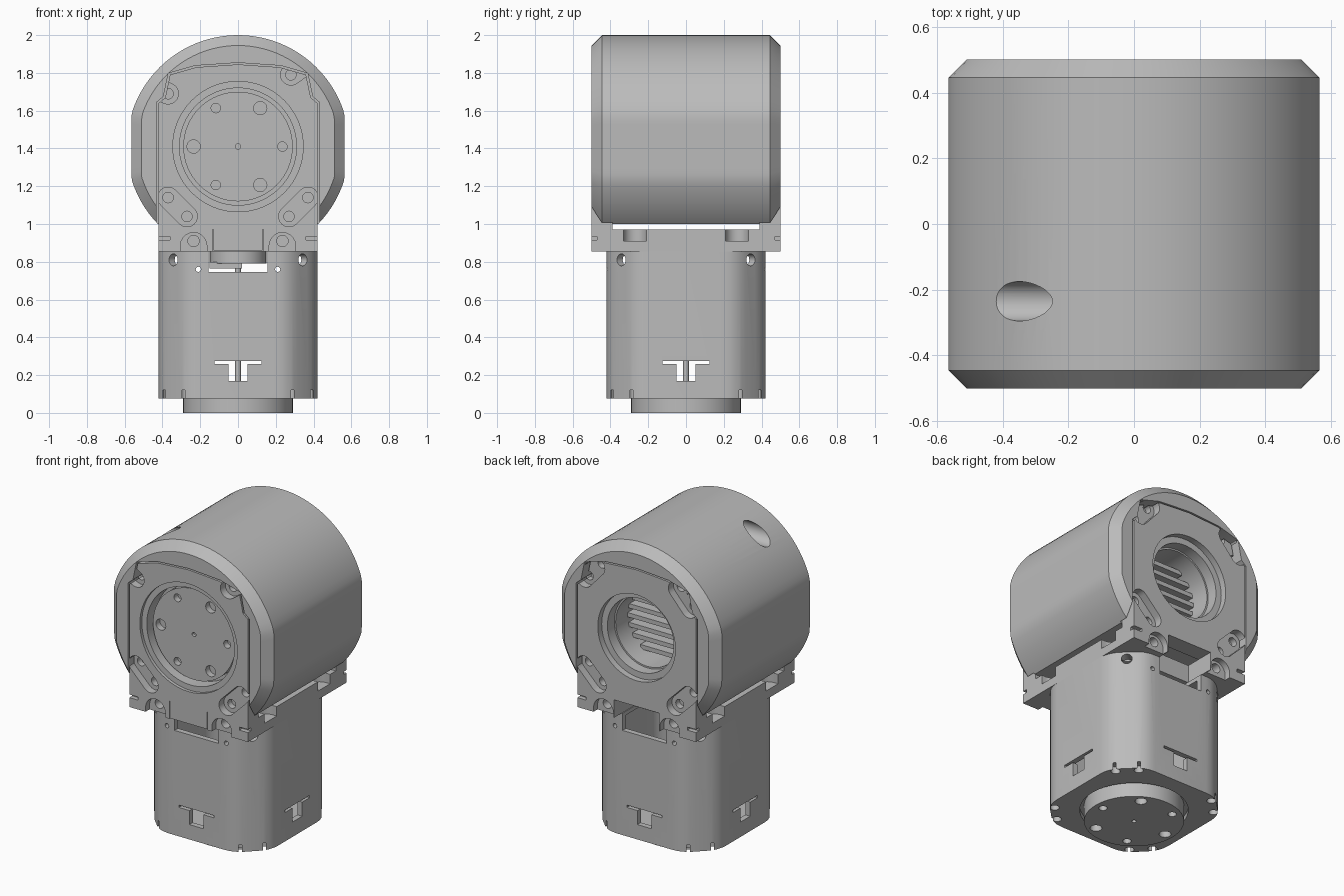
import bpy, bmesh, math
from mathutils import Vector

old = bpy.data.objects.get("Cube")
if old:
    bpy.data.objects.remove(old)

grey = bpy.data.materials.new("machined grey")
grey.use_nodes = True
grey.diffuse_color = (0.5, 0.5, 0.5, 1)
grey.node_tree.nodes["Principled BSDF"].inputs["Base Color"].default_value = (0.5, 0.5, 0.5, 1)
CZ = 1.41  # height of the upper motor axis


def loft(name, rings):
    """Skin a list of equal-length point rings and cap both ends."""
    bm = bmesh.new()
    loops = [[bm.verts.new(p) for p in ring] for ring in rings]
    n = len(loops[0])
    for a, b in zip(loops, loops[1:]):
        for i in range(n):
            j = (i + 1) % n
            bm.faces.new((a[i], a[j], b[j], b[i]))
    bm.faces.new(loops[0])
    bm.faces.new(loops[-1][::-1])
    bmesh.ops.recalc_face_normals(bm, faces=bm.faces)
    mesh = bpy.data.meshes.new(name)
    bm.to_mesh(mesh)
    bm.free()
    mesh.materials.append(grey)
    ob = bpy.data.objects.new(name, mesh)
    bpy.context.collection.objects.link(ob)
    return ob


def prism(name, axis, pts, a, b):
    """Extrude a 2D outline along x, y or z."""
    place = {"x": lambda p, t: (t, p[0], p[1]), "y": lambda p, t: (p[0], t, p[1]),
             "z": lambda p, t: (p[0], p[1], t)}[axis]
    return loft(name, [[place(p, t) for p in pts] for t in (a, b)])


def circle(r, c=(0, 0), n=48):
    return [(c[0] + r * math.cos(2 * math.pi * i / n), c[1] + r * math.sin(2 * math.pi * i / n))
            for i in range(n)]


def rect(x0, x1, y0, y1):
    return [(x0, y0), (x1, y0), (x1, y1), (x0, y1)]


def capsule(p, q, r, n=10):
    d = math.atan2(q[1] - p[1], q[0] - p[0])
    arc = [math.pi * i / n for i in range(n + 1)]
    return ([(q[0] + r * math.cos(d - math.pi / 2 + t), q[1] + r * math.sin(d - math.pi / 2 + t)) for t in arc]
            + [(p[0] + r * math.cos(d + math.pi / 2 + t), p[1] + r * math.sin(d + math.pi / 2 + t)) for t in arc])


def subtract(ob, tool):
    """Subtract a solid from an object and discard it."""
    mod = ob.modifiers.new("cut", "BOOLEAN")
    mod.operation, mod.solver, mod.object = "DIFFERENCE", "EXACT", tool
    bpy.context.view_layer.objects.active = ob
    bpy.ops.object.modifier_apply(modifier=mod.name)
    bpy.data.objects.remove(tool)


def cut(ob, axis, pts, a, b):
    subtract(ob, prism("cutter", axis, pts, a, b))


def octagon(w, f, rnd=0.05):
    """Square with chamfered corners, each corner point softened by a short arc."""
    raw = [(w, -f), (w, f), (f, w), (-f, w), (-w, f), (-w, -f), (-f, -w), (f, -w)]
    out = []
    for i, p in enumerate(raw):
        p, a, b = Vector(p), Vector(raw[i - 1]), Vector(raw[(i + 1) % 8])
        s, e = p + (a - p).normalized() * rnd, p + (b - p).normalized() * rnd
        out += [s.lerp(p, t).lerp(p.lerp(e, t), t) for t in (0, 0.25, 0.5, 0.75, 1)]
    return out


# Upper cover: rounded hood with chamfered ends
def hood_ring(y, inset, bottom, n=72):
    r = 0.59 - inset
    a0 = math.asin((bottom - CZ) / r)
    ring = []
    for i in range(n + 1):
        a = a0 + (math.pi - 2 * a0) * i / n
        x = max(-0.565 + inset, min(0.565 - inset, r * math.cos(a)))
        ring.append((x, y, CZ + r * math.sin(a)))
    return ring


cover = loft("upper_cover", [hood_ring(-0.5, 0.055, 1.04), hood_ring(-0.445, 0, 1.0),
                             hood_ring(0.445, 0, 1.0), hood_ring(0.5, 0.055, 1.04)])

# Cable hole drilled sideways into the top of the cover
cut(cover, "x", circle(0.06, (-0.235, 1.885)), -0.7, -0.15)

# End plates set into the cover
upper_half = [(0.42, 0.97), (0.42, 1.64), (0.385, 1.67), (0.36, 1.79), (0.22, 1.83)]


def mirrored(half):
    return half + [(0, 1.845)] + [(-x, z) for x, z in reversed(half)]


front_outline = mirrored([(0.13, 0.86), (0.13, 0.97)] + upper_half)
back_outline = mirrored(upper_half)
front = prism("front_plate", "y", front_outline, -0.5, -0.39)
back = prism("back_plate", "y", back_outline, 0.39, 0.5)

for s, outline in ((-1, front_outline), (1, back_outline)):
    slot = [(x * 1.025, CZ + (z - CZ) * 1.02) for x, z in outline]
    cut(cover, "y", slot, s * 0.39, s * 0.6)

# Screw pockets in the plate corners
low, high = ((0.27, 1.04), (0.37, 1.14)), ((0.37, 1.69), (0.28, 1.79))
for plate, s in ((front, -1), (back, 1)):
    for m in (-1, 1):
        for pair in (low, high):
            pts = [(m * x, z) for x, z in pair]
            end = pts[1]
            if s < 0 and pair is high:
                pts = [pts[0] if m < 0 else pts[1]]
                end = (pts[0][0] * 1.2, pts[0][1] + 0.04)
            cut(plate, "y", capsule(pts[0], end, 0.055), s * 0.45, s * 0.6)
            for p in pts:
                cut(plate, "y", circle(0.028, p, 20), s * 0.41, s * 0.6)

# Front output bore and rear ribbed bore
cut(front, "y", circle(0.345, (0, CZ), 64), -0.48, -0.6)
cut(front, "y", circle(0.31, (0, CZ), 64), -0.3, -0.6)
cut(back, "y", circle(0.275, (0, CZ), 64), 0.46, 0.6)
cut(back, "y", circle(0.235, (0, CZ), 64), 0.3, 0.6)
cut(cover, "y", circle(0.225, (0, CZ), 64), 0.2, 0.6)
for i in range(7):
    z = CZ - 0.18 + i * 0.06
    w = math.sqrt(0.225 ** 2 - (z - CZ) ** 2)
    prism("rear_rib", "y", rect(-w, w, z - 0.014, z + 0.014), 0.19, 0.27)


# Output discs with six alternating bolt holes
def output_disc(name, axis, c, inner, outer):
    disc = prism(name, axis, circle(0.29, c, 64), inner, outer)
    for i in range(6):
        a = math.pi * i / 3
        p = (c[0] + 0.235 * math.cos(a), c[1] + 0.235 * math.sin(a))
        cut(disc, axis, circle(0.035 if i % 2 else 0.025, p, 20), outer + 0.04, outer - 0.04)
    cut(disc, axis, circle(0.014, c, 12), outer + 0.02, outer - 0.04)
    return disc


parts = [output_disc("front_output_disc", "y", (0, CZ), -0.37, -0.445),
         output_disc("bottom_output_disc", "z", (0, 0), 0.12, 0)]

# Mounting flange between the two motors
flange = prism("flange", "z", rect(-0.42, 0.42, -0.5, 0.5), 0.855, 0.97)
for s in (-1, 1):
    hw = 0.135 if s < 0 else 0.16
    cut(flange, "z", rect(-hw, hw, *sorted((s * 0.3, s * 0.6))), 0.8, 1.1)
    for m in (-1, 1):
        cut(flange, "y", capsule((m * 0.235, 0.8), (m * 0.235, 0.885), 0.07), s * 0.46, s * 0.6)
        cut(flange, "y", circle(0.03, (m * 0.235, 0.91), 20), s * 0.4, s * 0.6)
        cut(flange, "y", rect(*sorted((m * 0.36, m * 0.5)), 0.915, 0.935), s * 0.47, s * 0.6)
        cut(flange, "z", capsule((m * 0.39, s * 0.27), (m * 0.5, s * 0.27), 0.062), 0.91, 1.1)

# Lower body: hollow chamfered square housing
body = prism("lower_body", "z", octagon(0.42, 0.265, 0.07), 0.075, 0.855)
cut(body, "z", octagon(0.385, 0.24), 0.13, 0.83)
cut(body, "y", rect(-0.155, 0.155, 0.745, 0.9), -0.6, 0.6)
for m in (-1, 1):
    cut(body, "y", circle(0.014, (m * 0.21, 0.76), 12), -0.6, 0.6)
for axis in "xy":
    cut(body, axis, rect(-0.05, 0.05, 0.17, 0.262), -0.6, 0.6)
    cut(body, axis, rect(-0.125, 0.125, 0.26, 0.275), -0.6, 0.6)
cut(body, "z", circle(0.315, n=64), 0.0, 0.105)

# Corner holes: one radial near the top, two upright in the underside
for sx in (-1, 1):
    for sy in (-1, 1):
        drill = prism("cutter", "z", circle(0.032, n=20), 0.42, 0.6)
        drill.rotation_mode = "QUATERNION"
        drill.rotation_quaternion = Vector((sx, sy, 0)).to_track_quat("Z", "Y")
        drill.location = (0, 0, 0.81)
        bpy.context.view_layer.update()
        subtract(body, drill)
        for x, y in ((0.37, 0.275), (0.275, 0.37)):
            cut(body, "z", circle(0.027, (sx * x, sy * y), 20), 0.0, 0.12)

# Parts inside the lower body
parts += [prism("inner_hub", "z", circle(0.15), 0.79, 0.87),
          prism("connector", "z", rect(-0.15, 0.02, -0.1, 0.1), 0.765, 0.8),
          prism("shaft", "z", circle(0.015, n=16), 0.12, 0.8)]

# Smooth shading with sharp creases
for ob in [cover, front, back, flange, body] + parts:
    bpy.ops.object.select_all(action="DESELECT")
    ob.select_set(True)
    bpy.context.view_layer.objects.active = ob
    bpy.ops.object.shade_smooth_by_angle(angle=math.radians(28))
